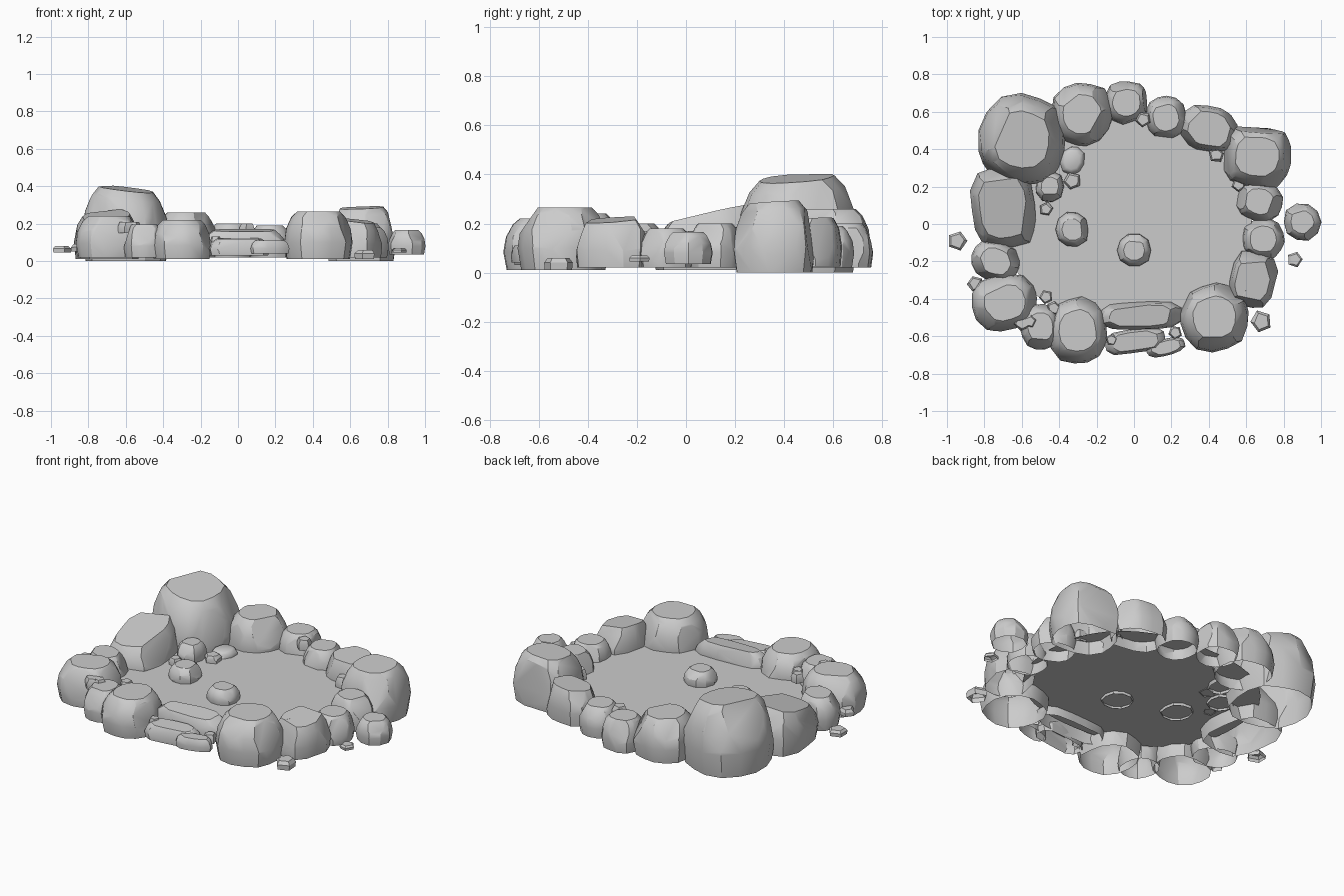
import bpy, bmesh, math, random
from mathutils import Vector, Matrix

cube = bpy.data.objects.get("Cube")
if cube:
    bpy.data.objects.remove(cube)

random.seed(7)

stone = bpy.data.materials.new("stone grey")
stone.use_nodes = True
GREY = (0.6, 0.6, 0.6, 1)
stone.diffuse_color = GREY
stone.node_tree.nodes["Principled BSDF"].inputs["Base Color"].default_value = GREY

ROUND = [(0, .92), (.35, 1), (.65, .94), (.88, .79), (1, .62)]
BOXY = [(0, .95), (.4, 1), (.8, .9), (1, .74)]
CHIP = [(0, .95), (.6, 1), (1, .75)]


def finish(name, bm):
    mesh = bpy.data.meshes.new(name)
    bm.to_mesh(mesh)
    bm.free()
    mesh.materials.append(stone)
    obj = bpy.data.objects.new(name, mesh)
    bpy.context.collection.objects.link(obj)
    bpy.ops.object.select_all(action='DESELECT')
    obj.select_set(True)
    bpy.context.view_layer.objects.active = obj
    bpy.ops.object.shade_smooth_by_angle(angle=math.radians(32))


def rock(name, x, y, rx, ry, z0, z1, turn=0, tilt=(0, 0), profile=ROUND,
         sides=14, cuts=4, power=2.4):
    """A lathed dome, chipped by flat cuts and left open underneath."""
    bm = bmesh.new()
    wobble = [random.uniform(.95, 1.03) for _ in range(sides)]
    rings = []
    for h, r in profile:
        ring = []
        for i in range(sides):
            a = math.tau * i / sides
            c, s = math.cos(a), math.sin(a)
            k = r * wobble[i] / (abs(c) ** power + abs(s) ** power) ** (1 / power)
            ring.append(bm.verts.new((c * k, s * k, h)))
        rings.append(ring)
    for low, high in zip(rings, rings[1:]):
        for i in range(sides):
            j = (i + 1) % sides
            bm.faces.new((low[i], low[j], high[j], high[i]))
    bm.faces.new(rings[-1])
    bm.faces.new(rings[0][::-1])
    # Flat chipped facets around the shoulders
    start = random.uniform(0, math.tau)
    for i in range(cuts):
        a = start + math.tau * i / cuts + random.uniform(-.4, .4)
        n = Vector((math.cos(a), math.sin(a), random.uniform(.2, 1.0))).normalized()
        reach = max(v.co.dot(n) for v in bm.verts) * random.uniform(.87, .94)
        cut = bmesh.ops.bisect_plane(bm, geom=bm.verts[:] + bm.edges[:] + bm.faces[:],
                                     plane_co=n * reach, plane_no=n, clear_outer=True)
        edges = [e for e in cut["geom_cut"] if isinstance(e, bmesh.types.BMEdge)]
        bmesh.ops.holes_fill(bm, edges=edges, sides=0)
    bmesh.ops.recalc_face_normals(bm, faces=bm.faces[:])
    under = [f for f in bm.faces if f.normal.z < -.9 and f.calc_center_median().z < .01]
    bmesh.ops.delete(bm, geom=under, context='FACES')
    # Fit to size, lean the top and turn into place
    spin = Matrix.Rotation(math.radians(turn), 3, 'Z')
    for v in bm.verts:
        px, py, h = v.co
        lean = 1 + tilt[0] * px + tilt[1] * py
        flat = spin @ Vector((px * rx, py * ry, 0))
        v.co = (x + flat.x, y + flat.y, z0 + (z1 - z0) * h * lean)
    finish(name, bm)


# Water surface
bm = bmesh.new()
water = []
for i in range(48):
    a = math.tau * i / 48
    c, s = math.cos(a), math.sin(a)
    k = (abs(c) ** 2.3 + abs(s) ** 2.3) ** (-1 / 2.3)
    water.append(bm.verts.new((-.03 + .66 * c * k, .03 + .56 * s * k, .09)))
bm.faces.new(water)
finish("water_surface", bm)

# Large boulders
rock("back_right_boulder", -.6, .45, .24, .25, 0, .385, -12, (-.08, .03), cuts=5)
rock("right_slab_boulder", -.7, .09, .17, .225, .01, .235, 6, (.08, .22), BOXY, power=3.4)
rock("front_left_boulder", .43, -.5, .185, .18, .01, .265, 10)
rock("front_right_boulder", -.3, -.57, .16, .18, .01, .22, 5)
rock("back_left_boulder", .66, .36, .185, .17, 0, .285, -8, (.02, .04), power=3)

# Ring of medium rocks
RING = [
    (-.74, -.2, .135, .11, .2), (-.69, -.42, .175, .155, .24),
    (-.5, -.55, .11, .12, .195), (.69, -.08, .115, .11, .18),
    (.67, .12, .125, .11, .2), (.17, .57, .11, .115, .19),
    (-.04, .65, .12, .115, .2), (-.28, .59, .165, .17, .26),
]
for i, (x, y, rx, ry, top) in enumerate(RING):
    rock(f"ring_rock_{i + 1}", x, y, rx, ry, .02, top, turn=i * 23 % 30 - 15)
rock("left_block", .635, -.3, .125, .155, .02, .215, -12, (-.08, .04), BOXY, power=3.2)
rock("back_block", .4, .51, .15, .12, .025, .215, -14, (.03, .06), BOXY, power=3.2)

# Flat stone steps at the front
rock("inner_step", .04, -.49, .225, .075, .04, .165, 2, (0, .08), BOXY, cuts=3, power=4)
rock("outer_step", .01, -.625, .165, .065, .03, .12, 8, (0, .05), BOXY, cuts=3, power=4)
rock("small_step", .17, -.66, .105, .045, .04, .11, 15, (0, 0), BOXY, cuts=2, power=3)

# Stones standing in and beside the water
rock("water_stone_middle", 0, -.14, .09, .09, .075, .17, sides=10, cuts=3)
rock("water_stone_right", -.33, -.03, .09, .095, .075, .17, sides=10, cuts=3)
rock("outlying_stone", .9, .01, .1, .1, .035, .165, sides=10, cuts=3)
rock("shore_stone_back", -.33, .34, .065, .08, .07, .125, -15, sides=9, cuts=2)
rock("shore_stone_right", -.45, .2, .075, .085, .075, .185, sides=9, cuts=2)

# Loose pebbles: x, y, radius, base, top
PEBBLES = [
    (-.945, -.09, .056, .045, .08), (-.85, -.32, .045, .05, .09),
    (.86, -.19, .045, .045, .07), (.68, -.52, .062, .01, .06),
    (.57, -.36, .04, .15, .215), (-.33, .23, .05, .085, .13),
    (-.47, .08, .04, .085, .13), (-.47, -.39, .04, .12, .17),
    (-.43, -.45, .04, .1, .16), (-.6, -.53, .045, .15, .21),
    (-.56, -.52, .04, .16, .21), (.05, .56, .045, .14, .2),
    (-.12, -.62, .035, .06, .13), (.22, -.58, .04, .06, .11),
    (.44, .37, .045, .08, .15), (.56, .21, .04, .08, .15),
]
for i, (x, y, r, z0, z1) in enumerate(PEBBLES):
    rock(f"pebble_{i + 1}", x, y, r, r * .95, z0, z1, turn=i * 37, profile=CHIP,
         sides=5, cuts=1, power=2)
